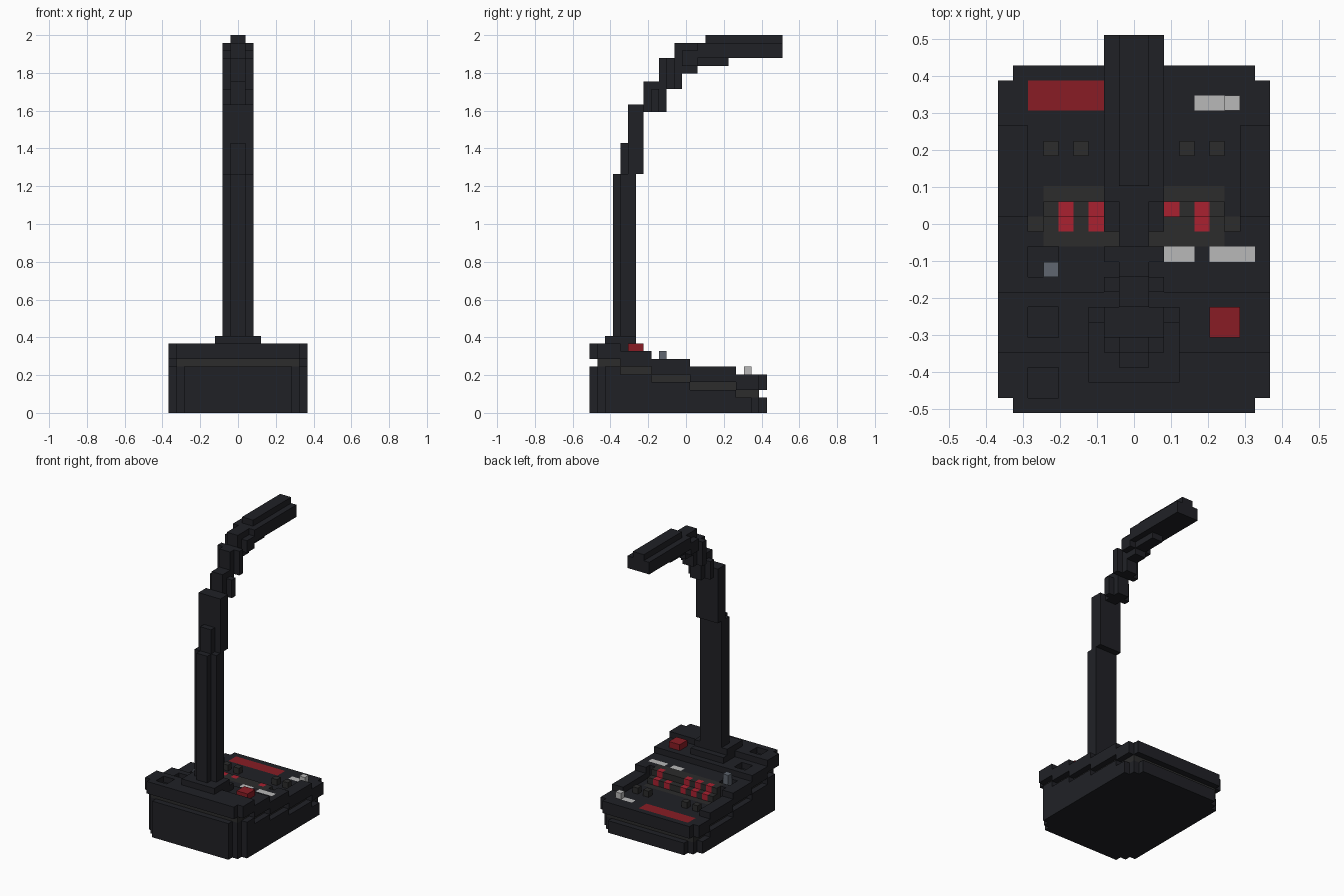
import bpy, bmesh, math

if "Cube" in bpy.data.objects:
    bpy.data.objects.remove(bpy.data.objects["Cube"])

U = 2 / 49                      # one block of the grid
AXES = [(1, 0, 0), (0, 1, 0), (0, 0, 1)]


def make_mat(name, rgb):
    m = bpy.data.materials.new(name)
    m.diffuse_color = (*rgb, 1)
    m.use_nodes = True
    m.node_tree.nodes["Principled BSDF"].inputs["Base Color"].default_value = m.diffuse_color
    return m


BLACK = make_mat("black_shell", (0.0145, 0.0152, 0.0195))
CHARCOAL = make_mat("charcoal_trim", (0.025, 0.025, 0.025))
RED = make_mat("dark_red", (0.25, 0.012, 0.018))
BRIGHT = make_mat("bright_red", (0.40, 0.015, 0.03))
WHITE = make_mat("pale_grey", (0.48, 0.48, 0.48))
STEEL = make_mat("steel_grey", (0.115, 0.133, 0.162))


def box(x0, x1, y0, y1, z0, z1):
    """Set of grid cells filling a box."""
    return {(x, y, z) for x in range(x0, x1) for y in range(y0, y1) for z in range(z0, z1)}


def sym(w, y0, y1, z0, z1):
    """Box mirrored about x = 0."""
    return box(-w, w, y0, y1, z0, z1)


def build(name, cells, mat):
    """Skin the cells with outer faces and merge flat areas."""
    bm = bmesh.new()
    verts = {}

    def vert(p):
        if p not in verts:
            verts[p] = bm.verts.new((p[0] * U, (p[1] - 12.5) * U, p[2] * U))
        return verts[p]

    for c in sorted(cells):
        for a in range(3):
            d, u, w = AXES[a], AXES[(a + 1) % 3], AXES[(a + 2) % 3]
            for side in (0, 1):
                s = 1 if side else -1
                if tuple(c[i] + s * d[i] for i in range(3)) in cells:
                    continue
                quad = [tuple(c[i] + side * d[i] + m * u[i] + n * w[i] for i in range(3))
                        for m, n in ((0, 0), (1, 0), (1, 1), (0, 1))]
                bm.faces.new([vert(p) for p in (quad if side else quad[::-1])])
    bmesh.ops.dissolve_limit(bm, angle_limit=math.radians(1),
                             verts=bm.verts[:], edges=bm.edges[:], delimit={'NORMAL'})
    me = bpy.data.meshes.new(name)
    bm.to_mesh(me)
    bm.free()
    me.materials.append(mat)
    bpy.context.collection.objects.link(bpy.data.objects.new(name, me))


# Stepped base: lower body, recessed trim line and overhanging deck
SEGMENTS = [(0, 4, 9), (4, 8, 8), (8, 13, 7), (13, 19, 6), (19, 23, 5)]


def ring(steps, y0, y1, z0, z1):
    out = set()
    for w, a, b in steps:
        out |= sym(w, max(a, y0), min(b, y1), z0, z1)
    return out


body, trim, deck = set(), set(), set()
for y0, y1, top in SEGMENTS:
    body |= ring([(9, 2, 21), (8, 1, 22), (7, 0, 23)], y0, y1, 0, top - 3)
    trim |= ring([(8, 1, 22)], y0, y1, top - 3, top - 2)
    deck |= ring([(9, 1, 22), (8, 0, 23)], y0, y1, top - 2, top)

# Square wells along the left side and the wide button bay
for y, top in ((1, 9), (5, 8), (9, 7)):
    deck -= box(-7, -5, y, y + 2, top - 1, top)
deck -= sym(7, 12, 19, 5, 7)

# Stair-shaped key panel with red keys set into it
panel = sym(6, 11, 13, 5, 7) | sym(6, 13, 14, 5, 6) | sym(6, 14, 15, 4, 5)
keys = set()
for x in (-5, -3, -1, 2, 4):
    keys |= box(x, x + 1, 13, 14, 5, 6)
    if x != 2:
        keys |= box(x, x + 1, 12, 13, 6, 7)
build("key_panel", panel - keys, CHARCOAL)
build("red_keys", keys, BRIGHT)
deck -= panel

# Coloured plates lying flush in the deck
for name, cells, mat in (
        ("red_display_strip", box(-7, 2, 20, 22, 4, 5), RED),
        ("short_label_plate", box(2, 4, 10, 11, 6, 7), WHITE),
        ("long_label_plate", box(5, 8, 10, 11, 6, 7), WHITE),
        ("switch_plate", box(4, 6, 20, 21, 4, 5), WHITE)):
    deck -= cells
    build(name, cells, mat)

build("base_body", body, BLACK)
build("base_trim", trim, CHARCOAL)
build("base_deck", deck, BLACK)

# Raised controls
build("switch_lever", box(6, 7, 20, 21, 5, 6), WHITE)
build("talk_button", box(5, 7, 5, 7, 8, 9), RED)
build("volume_knob", box(-6, -5, 9, 10, 6, 8), STEEL)
small = set()
for x in (-6, -4, 3, 5):
    small |= box(x, x + 1, 17, 18, 5, 6)
build("small_buttons", small, CHARCOAL)

# Neck: foot plate, upright and bending segments, each with a narrow spine
build("neck_foot", sym(3, 2, 6, 9, 10) | sym(3, 4, 7, 8, 9), BLACK)
build("neck_upright", sym(1, 3, 6, 10, 31) | sym(2, 4, 6, 10, 31), BLACK)
build("neck_bend_lower", sym(1, 4, 7, 31, 35) | sym(2, 5, 7, 31, 35)
      | sym(1, 5, 7, 35, 40) | sym(2, 5, 7, 35, 40), BLACK)
build("neck_bend_middle", sym(1, 7, 9, 39, 43) | sym(2, 8, 9, 39, 42)
      | sym(1, 8, 10, 39, 42), BLACK)
build("neck_bend_upper", sym(1, 9, 11, 42, 46) | sym(2, 10, 11, 42, 46)
      | sym(1, 10, 12, 42, 45), BLACK)
build("neck_bend_top", sym(1, 11, 15, 45, 48) | sym(1, 12, 14, 44, 45)
      | sym(2, 12, 14, 45, 47) | sym(1, 14, 18, 45, 46), BLACK)

# Microphone head
build("microphone_head", sym(2, 14, 25, 46, 48) | sym(1, 15, 25, 48, 49), BLACK)
